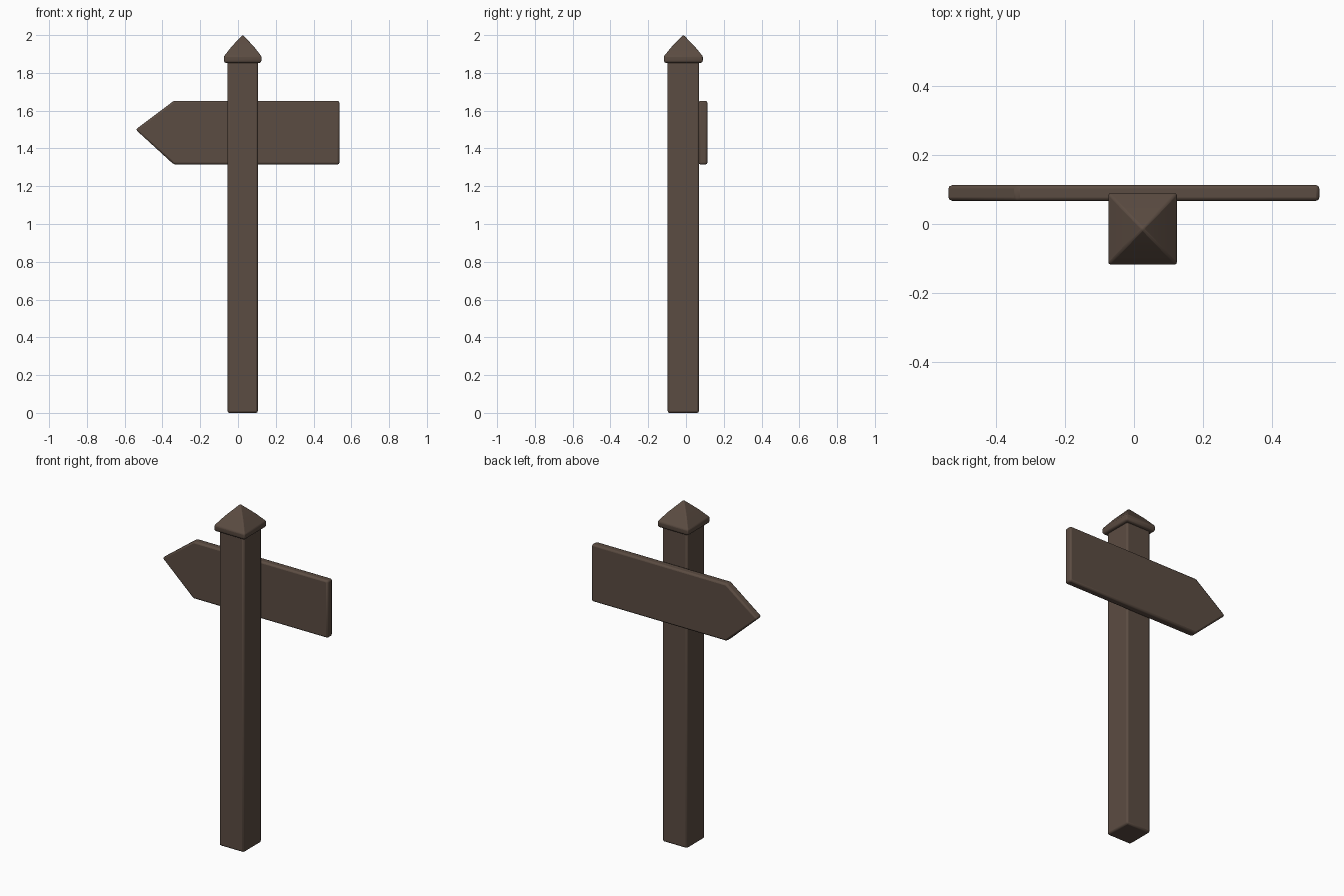
import bpy, bmesh, math

default = bpy.data.objects.get("Cube")
if default:
    bpy.data.objects.remove(default, do_unlink=True)

wood = bpy.data.materials.new("dark brown wood")
wood.use_nodes = True
colour = (0.105, 0.072, 0.054, 1)
wood.diffuse_color = colour
bsdf = wood.node_tree.nodes["Principled BSDF"]
bsdf.inputs["Base Color"].default_value = colour
bsdf.inputs["Roughness"].default_value = 0.9

POST_X, POST_Y = 0.025, -0.014


def finish(name, bm, bevel):
    """Turn a bmesh into a softly bevelled wooden part."""
    bmesh.ops.recalc_face_normals(bm, faces=bm.faces)
    mesh = bpy.data.meshes.new(name)
    bm.to_mesh(mesh)
    bm.free()
    mesh.materials.append(wood)
    obj = bpy.data.objects.new(name, mesh)
    bpy.context.collection.objects.link(obj)
    mod = obj.modifiers.new("soft edges", "BEVEL")
    mod.width = bevel
    mod.segments = 2
    mod.limit_method = "ANGLE"
    mod.angle_limit = math.radians(25)
    bpy.ops.object.select_all(action="DESELECT")
    obj.select_set(True)
    bpy.context.view_layer.objects.active = obj
    bpy.ops.object.shade_smooth_by_angle(angle=math.radians(35))
    return obj


def square_loft(name, rings, bevel, apex=None):
    """Stack square rings of (half width x, half depth y, height), with an optional point."""
    bm = bmesh.new()
    corners = [(-1, -1), (1, -1), (1, 1), (-1, 1)]
    loops = [[bm.verts.new((POST_X + sx * hx, POST_Y + sy * hy, z)) for sx, sy in corners]
             for hx, hy, z in rings]
    bm.faces.new(loops[0])
    for low, high in zip(loops, loops[1:]):
        for i in range(4):
            j = (i + 1) % 4
            bm.faces.new((low[i], low[j], high[j], high[i]))
    if apex is None:
        bm.faces.new(loops[-1])
    else:
        tip = bm.verts.new((POST_X, POST_Y, apex))
        for i in range(4):
            bm.faces.new((loops[-1][i], loops[-1][(i + 1) % 4], tip))
    return finish(name, bm, bevel)


# Square post
square_loft("post", [(0.08, 0.083, 0), (0.08, 0.083, 1.87)], 0.01)

# Pointed cap with a short eave and slightly bulging slopes
square_loft("post_cap", [(0.094, 0.097, 1.853), (0.099, 0.103, 1.862),
                         (0.099, 0.103, 1.888), (0.06, 0.062, 1.938)], 0.006, apex=2.002)

# Arrow board fixed to the back of the post
outline = [(-0.542, 1.5), (-0.34, 1.315), (0.537, 1.315), (0.537, 1.652), (-0.34, 1.652)]
bm = bmesh.new()
face = bm.faces.new([bm.verts.new((x, 0.067, z)) for x, z in outline])
extruded = bmesh.ops.extrude_face_region(bm, geom=[face])["geom"]
bmesh.ops.translate(bm, vec=(0, 0.046, 0),
                    verts=[v for v in extruded if isinstance(v, bmesh.types.BMVert)])
finish("arrow_board", bm, 0.01)
